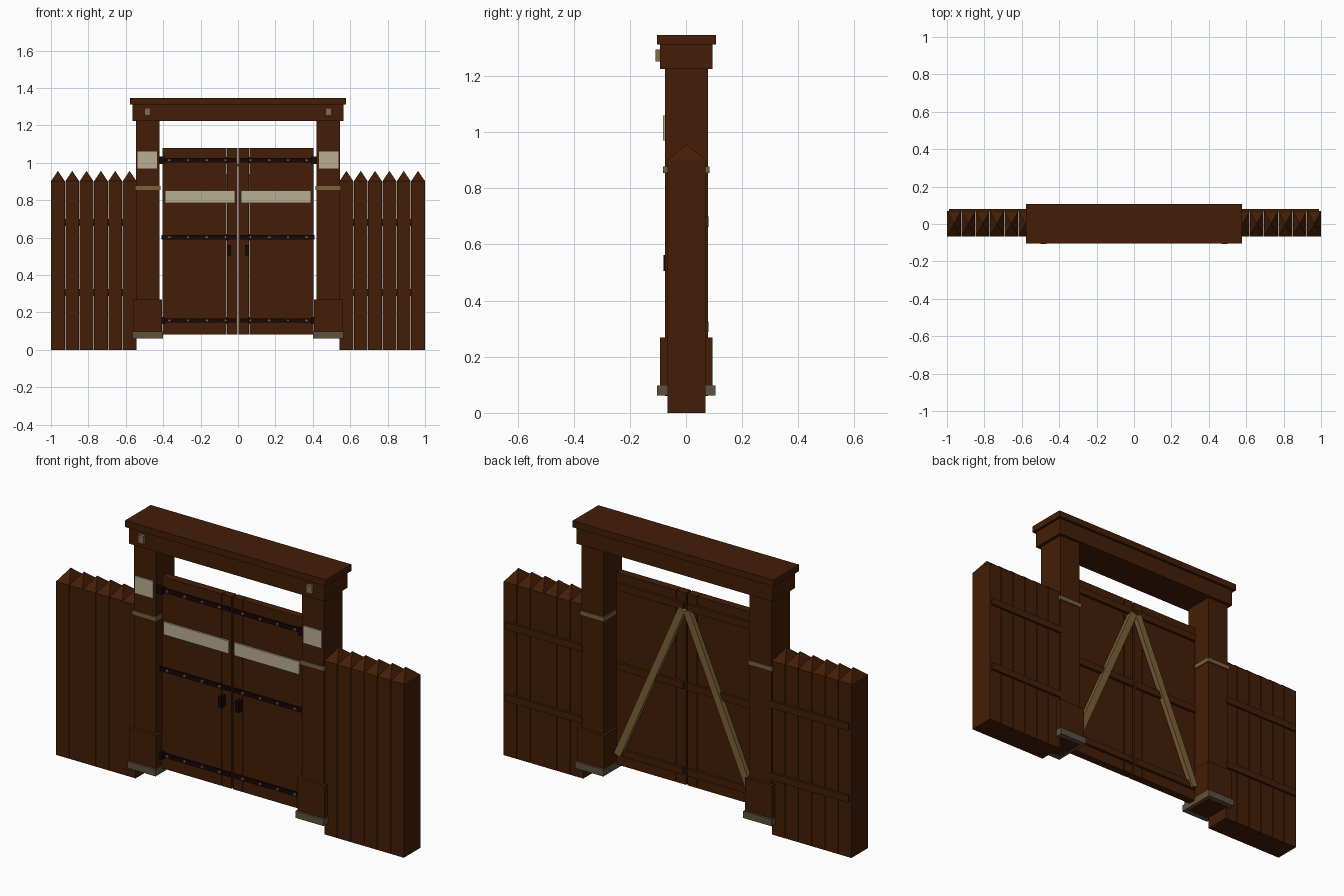
import bpy, bmesh, math
from mathutils import Matrix, Vector

if "Cube" in bpy.data.objects:
    bpy.data.objects.remove(bpy.data.objects["Cube"])


def mat(name, r, g, b):
    m = bpy.data.materials.new(name)
    m.diffuse_color = (r, g, b, 1)
    m.use_nodes = True
    m.node_tree.nodes["Principled BSDF"].inputs["Base Color"].default_value = m.diffuse_color
    return m


WOOD = mat("dark_wood", 0.056, 0.0125, 0.002)
IRON = mat("black_iron", 0.009, 0.002, 0.002)
CREAM = mat("pale_board", 0.49, 0.43, 0.29)
TAN = mat("tan_wood", 0.20, 0.12, 0.040)
STONE = mat("grey_stone", 0.11, 0.083, 0.05)
RIVET = mat("worn_metal", 0.17, 0.13, 0.09)
PEG = mat("peg_wood", 0.22, 0.15, 0.075)


def finish(name, bm, m):
    bmesh.ops.recalc_face_normals(bm, faces=bm.faces)
    me = bpy.data.meshes.new(name)
    bm.to_mesh(me)
    bm.free()
    me.materials.append(m)
    ob = bpy.data.objects.new(name, me)
    bpy.context.collection.objects.link(ob)
    return ob


def add_box(bm, x0, x1, y0, y1, z0, z1):
    M = Matrix.Translation(((x0 + x1) / 2, (y0 + y1) / 2, (z0 + z1) / 2)) @ \
        Matrix.Diagonal((abs(x1 - x0), y1 - y0, z1 - z0, 1))
    return bmesh.ops.create_cube(bm, size=1, matrix=M)["verts"]


def box(name, m, *d):
    bm = bmesh.new()
    add_box(bm, *d)
    return finish(name, bm, m)


def picket(name, x0, x1):
    # square stake with a pyramid tip
    bm = bmesh.new()
    add_box(bm, x0, x1, -0.066, 0.069, 0, 0.902)
    top = max(bm.faces, key=lambda f: f.calc_center_median().z)
    apex = bmesh.ops.poke(bm, faces=[top])["verts"][0]
    apex.co.z = 0.957
    finish(name, bm, WOOD)


def sbox(name, m, s, x0, x1, *d):
    # box placed on side s (-1 left, 1 right)
    a, b = sorted((s * x0, s * x1))
    return box(name + ("_right" if s > 0 else "_left"), m, a, b, *d)


# lintel
box("lintel_beam", WOOD, -0.563, 0.563, -0.092, 0.094, 1.225, 1.312)
box("lintel_cap", WOOD, -0.577, 0.577, -0.104, 0.107, 1.312, 1.346)

for s in (-1, 1):
    side = "right" if s > 0 else "left"
    # posts
    sbox("post", WOOD, s, 0.42, 0.546, -0.075, 0.078, 0.061, 1.225)
    sbox("post_boot", WOOD, s, 0.406, 0.561, -0.092, 0.094, 0.09, 0.268)
    sbox("post_foot", STONE, s, 0.402, 0.564, -0.103, 0.105, 0.062, 0.097)
    sbox("post_band", TAN, s, 0.414, 0.552, -0.082, 0.084, 0.854, 0.877)
    sbox("post_plate", CREAM, s, 0.432, 0.537, -0.082, -0.074, 0.97, 1.06)
    sbox("lintel_peg", PEG, s, 0.467, 0.50, -0.108, -0.09, 1.252, 1.294)

    # fence wings
    p = (1.0 - 0.54) / 6
    for i in range(6):
        a, b = sorted((s * (0.5425 + i * p), s * (0.54 + (i + 1) * p)))
        picket(f"picket_{side}_{i}", a, b)
    for z in (0.289, 0.663):
        sbox("fence_rail", WOOD, s, 0.54, 0.99, 0.066, 0.081, z, z + 0.036)

    # gate planks and front board
    sbox("wide_plank", WOOD, s, 0.062, 0.403, -0.047, -0.006, 0.083, 1.08)
    sbox("narrow_plank", WOOD, s, 0.004, 0.0585, -0.047, -0.006, 0.083, 1.08)
    sbox("gate_board", CREAM, s, 0.016, 0.39, -0.056, -0.046, 0.785, 0.851)
    sbox("handle", IRON, s, 0.038, 0.058, -0.08, -0.045, 0.505, 0.562)

    # iron straps, rivets, hinges, back ledges
    for z, hinge in ((0.157, True), (0.602, False), (1.014, True)):
        sbox("strap", IRON, s, 0.01, 0.41, -0.056, -0.046, z - 0.011, z + 0.011)
        bm = bmesh.new()
        for i in range(4):
            bmesh.ops.create_cone(
                bm, cap_ends=True, segments=6, radius1=0.009, radius2=0.007, depth=0.008,
                matrix=Matrix.Translation((s * (0.067 + i * 0.1), -0.058, z))
                @ Matrix.Rotation(math.pi / 2, 4, 'X'))
        finish("rivets_" + side, bm, RIVET)
        if hinge:
            sbox("hinge", IRON, s, 0.39, 0.424, -0.066, -0.04, z - 0.019, z + 0.019)
        sbox("ledge", WOOD, s, 0.012, 0.395, -0.008, 0.008, z - 0.018, z + 0.018)

    # diagonal brace on the back
    a, b = Vector((s * 0.385, 0.006, 0.145)), Vector((s * 0.014, 0.006, 1.0))
    bm = bmesh.new()
    d = b - a
    M = Matrix.Translation((a + b) / 2) @ Matrix.Rotation(math.atan2(d.x, d.z), 4, 'Y') \
        @ Matrix.Diagonal((0.038, 0.026, d.length, 1))
    bmesh.ops.create_cube(bm, size=1, matrix=M)
    finish("brace_" + side, bm, TAN)
